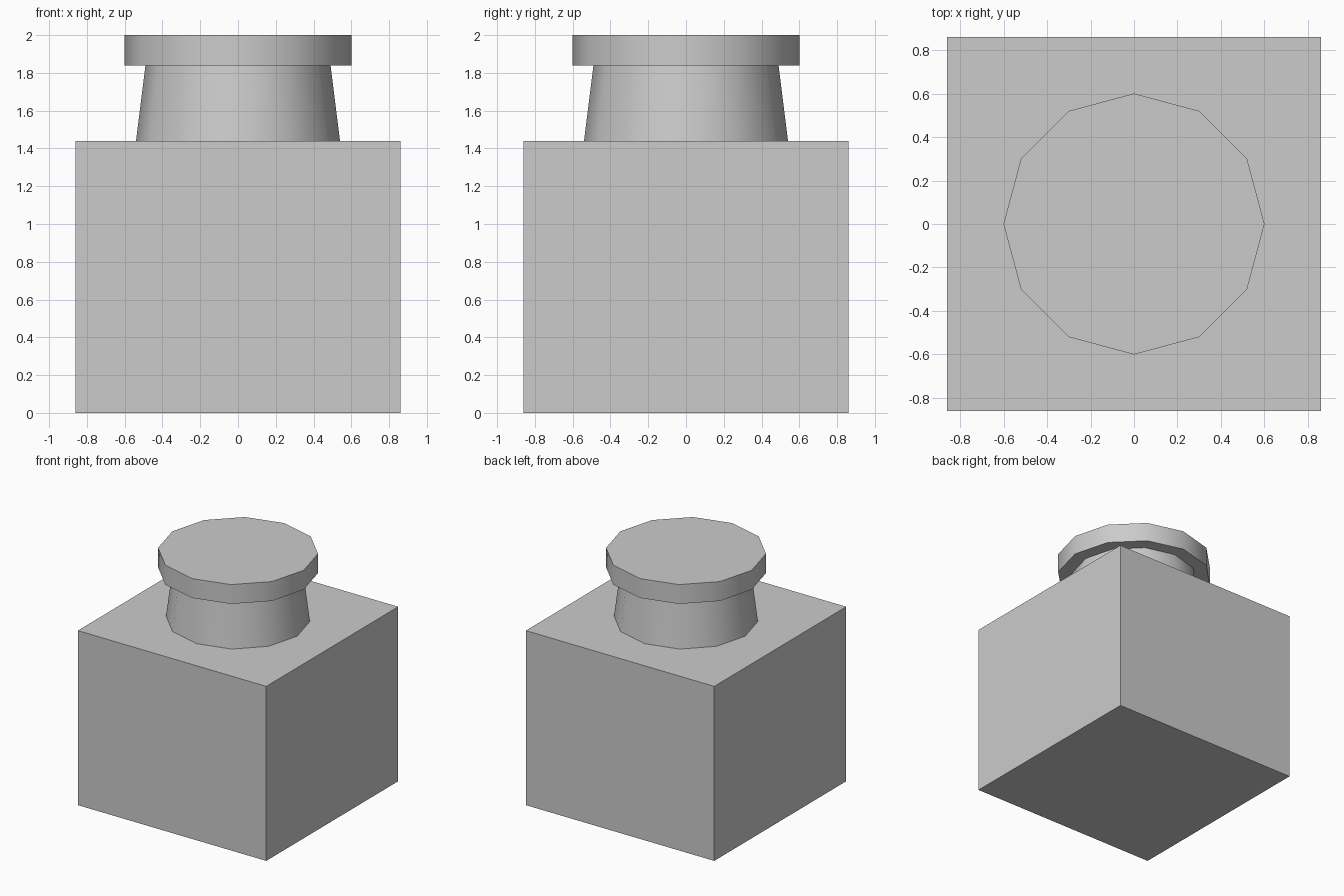
import bpy
import math

# Remove the default object
cube = bpy.data.objects.get("Cube")
if cube:
    bpy.data.objects.remove(cube, do_unlink=True)

# Single plain material
grey = bpy.data.materials.new("light grey")
grey.use_nodes = True
colour = (0.6, 0.6, 0.6, 1)
grey.diffuse_color = colour
grey.node_tree.nodes["Principled BSDF"].inputs["Base Color"].default_value = colour

SIDES = 12
BODY_WIDTH, BODY_TOP = 1.72, 1.44
NECK_TOP, CAP_TOP = 1.84, 2.0


def finish(name):
    obj = bpy.context.object
    obj.name = name
    obj.data.materials.append(grey)
    return obj


def round_part(name, r_bottom, r_top, z_bottom, z_top):
    # Twelve-sided cone section with smooth walls and sharp rims
    bpy.ops.mesh.primitive_cone_add(
        vertices=SIDES, radius1=r_bottom, radius2=r_top,
        depth=z_top - z_bottom, location=(0, 0, (z_bottom + z_top) / 2))
    finish(name)
    bpy.ops.object.shade_smooth_by_angle(angle=math.radians(40))


# Square body
bpy.ops.mesh.primitive_cube_add(size=1, location=(0, 0, BODY_TOP / 2))
body = finish("body")
body.scale = (BODY_WIDTH, BODY_WIDTH, BODY_TOP)

# Tapered neck and wider cap
round_part("neck", 0.54, 0.49, BODY_TOP, NECK_TOP)
round_part("cap", 0.6, 0.6, NECK_TOP, CAP_TOP)
